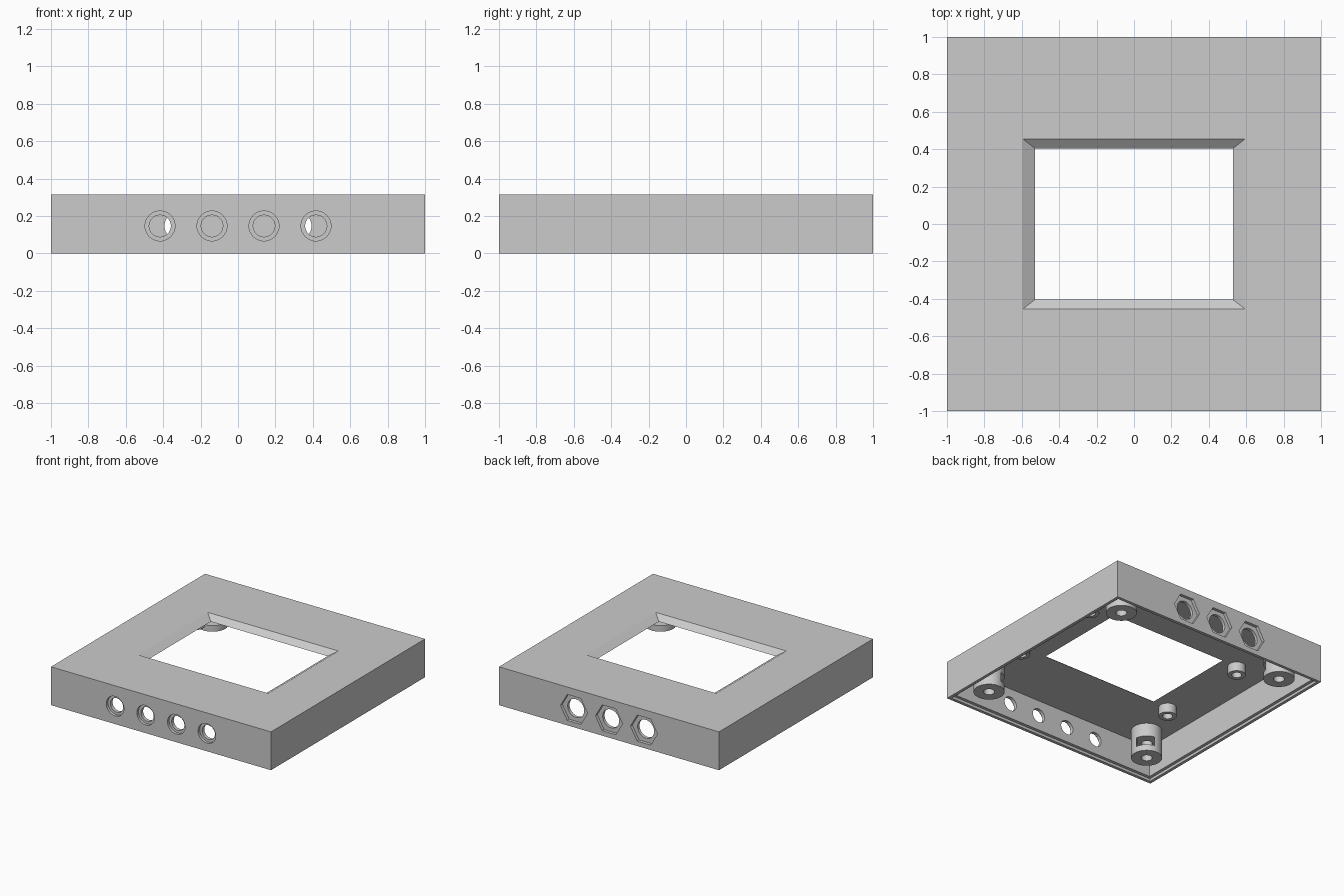
import bpy, bmesh, math
from mathutils import Matrix

if "Cube" in bpy.data.objects:
    bpy.data.objects.remove(bpy.data.objects["Cube"], do_unlink=True)

grey = bpy.data.materials.new("plain grey")
grey.use_nodes = True
grey.diffuse_color = (0.6, 0.6, 0.6, 1)
grey.node_tree.nodes["Principled BSDF"].inputs["Base Color"].default_value = (0.6, 0.6, 0.6, 1)

HEIGHT, CEILING, WALL = 0.315, 0.275, 0.05


def frustum(name, low, high, z0, z1, matrix=Matrix()):
    """Solid between two matching outlines, at heights z0 and z1."""
    bm = bmesh.new()
    a = [bm.verts.new((x, y, z0)) for x, y in low]
    b = [bm.verts.new((x, y, z1)) for x, y in high]
    bm.faces.new(a[::-1])
    bm.faces.new(b)
    for i in range(len(a)):
        j = (i + 1) % len(a)
        bm.faces.new((a[i], a[j], b[j], b[i]))
    bm.transform(matrix)
    bmesh.ops.recalc_face_normals(bm, faces=bm.faces)
    mesh = bpy.data.meshes.new(name)
    bm.to_mesh(mesh)
    bm.free()
    mesh.materials.append(grey)
    obj = bpy.data.objects.new(name, mesh)
    bpy.context.collection.objects.link(obj)
    return obj


def rect(hx, hy):
    return [(-hx, -hy), (hx, -hy), (hx, hy), (-hx, hy)]


def ring(r, sides=40):
    return [(r * math.cos(math.tau * i / sides), r * math.sin(math.tau * i / sides))
            for i in range(sides)]


def block(name, outline, z0, z1, matrix=Matrix()):
    return frustum(name, outline, outline, z0, z1, matrix)


def carve(obj, cutters):
    """Subtract the cutters, bake the result and discard the cutters."""
    for c in cutters:
        c.hide_render = True
        mod = obj.modifiers.new("cut", 'BOOLEAN')
        mod.operation, mod.solver, mod.object = 'DIFFERENCE', 'EXACT', c
    graph = bpy.context.evaluated_depsgraph_get()
    graph.update()
    baked = bpy.data.meshes.new_from_object(obj.evaluated_get(graph))
    obj.modifiers.clear()
    obj.data = baked
    for c in cutters:
        bpy.data.objects.remove(c, do_unlink=True)
    bpy.ops.object.select_all(action='DESELECT')
    obj.select_set(True)
    bpy.context.view_layer.objects.active = obj
    bpy.ops.object.shade_smooth_by_angle(angle=math.radians(30))


# Hollow cover with a stepped rim and a bevelled window
inner, step = 1 - WALL, 1 - WALL / 2
cover = block("cover", rect(1, 1), 0, HEIGHT)
cuts = [
    block("cavity", rect(inner, inner), -0.1, CEILING),
    block("rim_step", rect(step, step), -0.1, 0.022),
    frustum("window", rect(0.514, 0.392), rect(0.611, 0.468), CEILING - 0.01, HEIGHT + 0.01),
]

# Stepped round sockets across the front
for x in (-0.417, -0.139, 0.139, 0.417):
    place = Matrix.Translation((x, -1, 0.147)) @ Matrix.Rotation(math.pi / 2, 4, 'X')
    cuts.append(block("socket_hole", ring(0.058), -0.08, 0.05, place))
    cuts.append(block("socket_recess", ring(0.08), -0.022, 0.05, place))

# Hexagonal sockets with round holes across the back
for x in (-0.318, 0, 0.318):
    place = Matrix.Translation((x, 1, 0.147)) @ Matrix.Rotation(-math.pi / 2, 4, 'X')
    cuts.append(block("hex_hole", ring(0.075), -0.08, 0.05, place))
    cuts.append(block("hex_recess", ring(0.123, 6), -0.025, 0.05, place))
carve(cover, cuts)

# Corner screw posts, each with a nut slot that faces the centre
for sx in (-1, 1):
    for sy in (-1, 1):
        turn = math.atan2(-sy, -sx)
        place = Matrix.Translation((sx * 0.775, sy * 0.775, 0)) @ Matrix.Rotation(turn, 4, 'Z')
        post = block("corner_post", ring(0.117), 0.04, CEILING + 0.01, place)
        slot = place @ Matrix.Translation((0.07, 0, 0))
        carve(post, [
            block("screw_hole", ring(0.042), 0, 0.25, place),
            block("nut_slot", rect(0.135, 0.068), 0.09, 0.165, slot),
        ])

# Short mounting studs beside the window
for x in (-0.67, 0.77):
    for y in (-0.405, 0.405):
        place = Matrix.Translation((x, y, 0))
        stud = block("mounting_stud", ring(0.068), 0.2, CEILING + 0.01, place)
        carve(stud, [block("stud_hole", ring(0.038), 0.1, CEILING - 0.005, place)])
